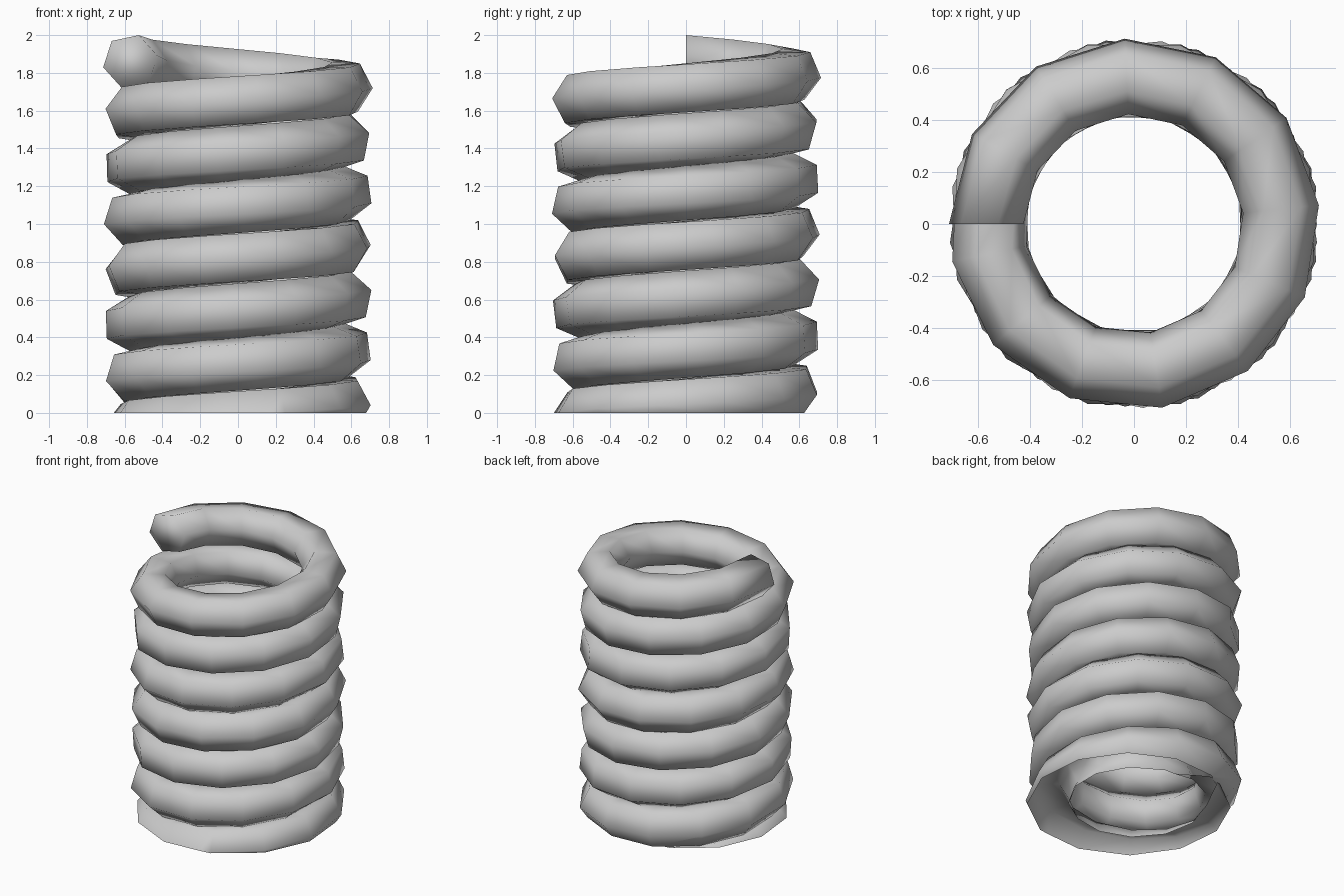
import bpy, bmesh, math
from mathutils import Vector

cube = bpy.data.objects.get("Cube")
if cube:
    bpy.data.objects.remove(cube, do_unlink=True)

# Spring dimensions
COIL_RADIUS, WIRE_RADIUS = 0.57, 0.147
PITCH, TOP_Z = 0.278, 1.86
SEGMENTS_PER_TURN, SIDES, TURNS = 12.4, 6, 7.6
TWIST = math.radians(20)      # slow roll of the wire section, per turn

steel = bpy.data.materials.new("plain grey")
steel.use_nodes = True
colour = (0.6, 0.6, 0.6, 1)
steel.diffuse_color = colour
steel.node_tree.nodes["Principled BSDF"].inputs["Base Color"].default_value = colour

bm = bmesh.new()


def wire_ring(turn):
    """Wire section, a number of turns below the top end."""
    angle = math.pi - turn * math.tau
    out = Vector((math.cos(angle), math.sin(angle), 0))
    centre = out * COIL_RADIUS + Vector((0, 0, TOP_Z - PITCH * turn))
    ring = []
    for i in range(SIDES):
        a = i * math.tau / SIDES - math.radians(12) + TWIST * turn
        offset = out * math.cos(a) + Vector((0, 0, math.sin(a)))
        ring.append(bm.verts.new(centre + offset * WIRE_RADIUS))
    return ring


# Sweep the section down the helix
count = int(TURNS * SEGMENTS_PER_TURN)
rings = [wire_ring(s / SEGMENTS_PER_TURN) for s in range(count + 1)]
for upper, lower in zip(rings, rings[1:]):
    for i in range(SIDES):
        j = (i + 1) % SIDES
        bm.faces.new((upper[i], upper[j], lower[j], lower[i]))
bm.faces.new(rings[0])        # closed top end
bmesh.ops.recalc_face_normals(bm, faces=bm.faces)

# Cut the foot of the spring off at ground level, leaving the wire open
bmesh.ops.bisect_plane(bm, geom=bm.verts[:] + bm.edges[:] + bm.faces[:],
                       plane_co=(0, 0, 0), plane_no=(0, 0, 1), clear_inner=True)
for face in bm.faces:
    face.smooth = True

mesh = bpy.data.meshes.new("coil_spring")
bm.to_mesh(mesh)
bm.free()
mesh.materials.append(steel)
spring = bpy.data.objects.new("coil_spring", mesh)
bpy.context.collection.objects.link(spring)
